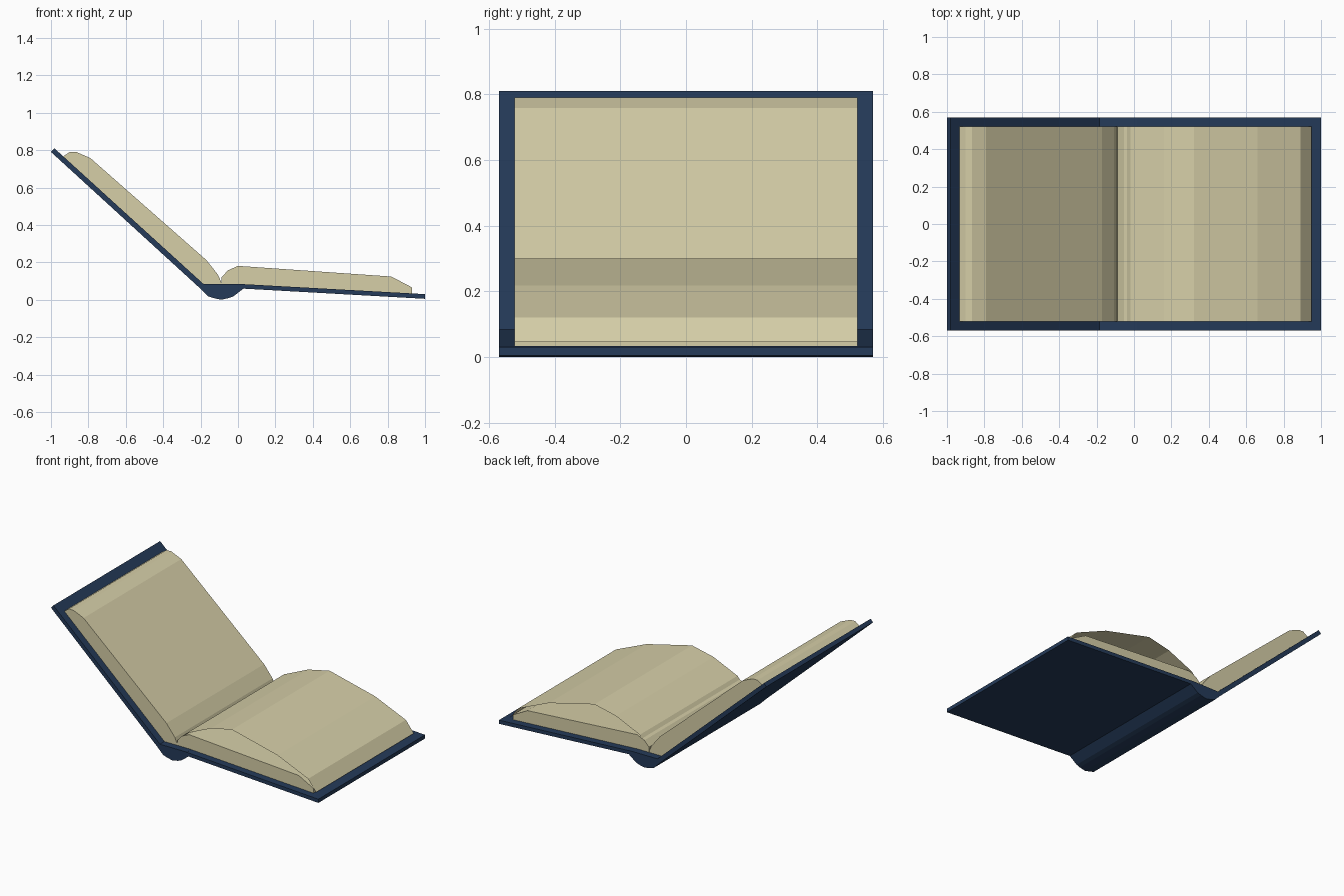
import bpy

if "Cube" in bpy.data.objects:
    bpy.data.objects.remove(bpy.data.objects["Cube"])


def material(name, rgb):
    m = bpy.data.materials.new(name)
    m.diffuse_color = (*rgb, 1)
    m.use_nodes = True
    m.node_tree.nodes["Principled BSDF"].inputs["Base Color"].default_value = m.diffuse_color
    return m


navy = material("navy cover", (0.018, 0.043, 0.10))
cream = material("cream paper", (0.67, 0.62, 0.39))


def extrude(name, profile, half, mat, closed=True):
    """Sweep an x-z profile along y; an open profile gives a thin sheet."""
    n = len(profile)
    verts = [(x, y, z) for y in (-half, half) for x, z in profile]
    sides = n if closed else n - 1
    faces = [(i, (i + 1) % n, n + (i + 1) % n, n + i) for i in range(sides)]
    if closed:
        faces += [tuple(reversed(range(n))), tuple(range(n, 2 * n))]
    mesh = bpy.data.meshes.new(name)
    mesh.from_pydata(verts, [], faces)
    # profiles run clockwise in x-z, so flip when the area sign says otherwise
    area = sum(profile[i][0] * profile[(i + 1) % n][1]
               - profile[(i + 1) % n][0] * profile[i][1] for i in range(n))
    if area > 0:
        mesh.flip_normals()
    mesh.flip_normals()
    if closed:
        import bmesh
        bm = bmesh.new()
        bm.from_mesh(mesh)
        bmesh.ops.recalc_face_normals(bm, faces=bm.faces)
        bm.to_mesh(mesh)
        bm.free()
    mesh.materials.append(mat)
    obj = bpy.data.objects.new(name, mesh)
    bpy.context.collection.objects.link(obj)
    return obj


COVER, PAGE = 0.57, 0.522

# Hard covers and rounded spine
extrude("left_cover", [(-1, 0.79), (-0.982, 0.81), (-0.185, 0.085), (-0.205, 0.063)], COVER, navy)
extrude("right_cover", [(0.0, 0.085), (1, 0.03), (1, 0.005), (0.02, 0.06)], COVER, navy)
extrude("spine", [(-0.2, 0.085), (0.015, 0.085), (0.03, 0.06), (-0.025, 0.018), (-0.05, 0.009),
                  (-0.09, 0.0), (-0.13, 0.009), (-0.16, 0.018), (-0.205, 0.063)], COVER, navy)

# Page blocks
extrude("left_pages", [(-0.935, 0.766), (-0.90, 0.79), (-0.865, 0.79), (-0.79, 0.758),
                       (-0.17, 0.213), (-0.107, 0.134), (-0.092, 0.10), (-0.09, 0.083),
                       (-0.185, 0.083)], PAGE, cream)
extrude("right_pages", [(-0.09, 0.083), (-0.088, 0.12), (-0.054, 0.157), (0, 0.181),
                        (0.82, 0.124), (0.93, 0.066), (0.93, 0.032), (0.0, 0.083)], PAGE, cream)

# Single lifted page arching over the right block
extrude("lifted_page", [(-0.09, 0.10), (-0.02, 0.185), (0.16, 0.265), (0.32, 0.30),
                        (0.66, 0.218), (0.89, 0.12), (0.95, 0.045)], PAGE, cream, closed=False)
